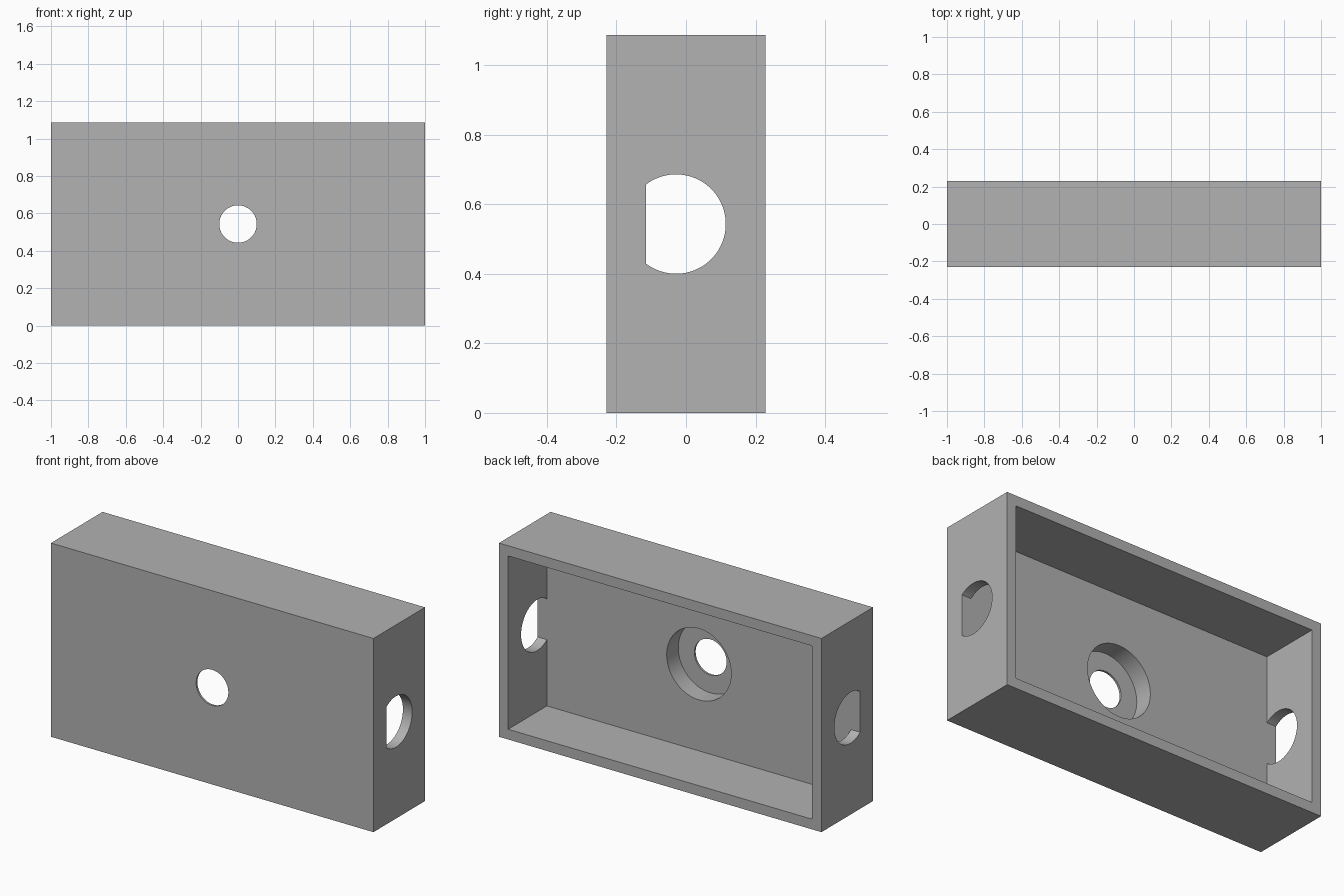
import bpy, bmesh
from math import sin, cos, pi, radians, asin
from mathutils import Vector

if "Cube" in bpy.data.objects:
    bpy.data.objects.remove(bpy.data.objects["Cube"], do_unlink=True)

# One unit of the design grid; the case is 35 x 8 x 19 of them
U = 2 / 35
LENGTH, DEPTH, HEIGHT = 35 * U, 8 * U, 19 * U
WALL, PANEL = U, 2 * U
FRONT, BACK = -DEPTH / 2, DEPTH / 2
FLOOR = FRONT + PANEL
MID = HEIGHT / 2

grey = bpy.data.materials.new("grey")
grey.use_nodes = True
grey.diffuse_color = (0.445, 0.445, 0.445, 1)
grey.node_tree.nodes["Principled BSDF"].inputs["Base Color"].default_value = grey.diffuse_color


def prism(name, profile, push):
    """Extrude a closed outline of points along the push vector."""
    bm = bmesh.new()
    face = bm.faces.new([bm.verts.new(p) for p in profile])
    ext = bmesh.ops.extrude_face_region(bm, geom=[face])
    moved = [v for v in ext["geom"] if isinstance(v, bmesh.types.BMVert)]
    bmesh.ops.translate(bm, verts=moved, vec=push)
    bmesh.ops.recalc_face_normals(bm, faces=bm.faces)
    mesh = bpy.data.meshes.new(name)
    bm.to_mesh(mesh)
    bm.free()
    obj = bpy.data.objects.new(name, mesh)
    mesh.materials.append(grey)
    bpy.context.collection.objects.link(obj)
    return obj


def block(name, half_x, z0, z1, y0, y1):
    outline = [(-half_x, y0, z0), (half_x, y0, z0), (half_x, y0, z1), (-half_x, y0, z1)]
    return prism(name, outline, Vector((0, y1 - y0, 0)))


def bore(name, radius, y0, y1, n=64):
    ring = [(radius * cos(2 * pi * i / n), y0, MID + radius * sin(2 * pi * i / n)) for i in range(n)]
    return prism(name, ring, Vector((0, y1 - y0, 0)))


def d_bore(name, radius, centre, flat, n=56):
    """D-shaped hole along x, its flat side level with the cavity floor."""
    start = -pi / 2 - asin((centre - flat) / radius)
    angles = [start - 2 * start * i / n for i in range(n + 1)]
    arc = [(-LENGTH, centre + radius * cos(a), MID + radius * sin(a)) for a in angles]
    arc[0] = (arc[0][0], flat, arc[0][2])
    arc[-1] = (arc[-1][0], flat, arc[-1][2])
    return prism(name, arc, Vector((2 * LENGTH, 0, 0)))


# Case body, open at the back
case = block("case", LENGTH / 2, 0, HEIGHT, FRONT, BACK)
cutters = [
    block("cavity_cutter", LENGTH / 2 - WALL, WALL, HEIGHT - WALL, FLOOR, BACK + U),
    bore("counterbore_cutter", 3.5 * U, FRONT + 0.2 * U, FLOOR + U),
    bore("front_hole_cutter", 1.75 * U, FRONT - U, FLOOR + U),
    d_bore("side_hole_cutter", 2.5 * U, FRONT + 3.5 * U, FLOOR),
]

# Cut the cavity and the holes
bpy.ops.object.select_all(action="DESELECT")
bpy.context.view_layer.objects.active = case
case.select_set(True)
for cutter in cutters:
    cutter.hide_render = True
    mod = case.modifiers.new(cutter.name, "BOOLEAN")
    mod.operation, mod.solver, mod.object = "DIFFERENCE", "EXACT", cutter
    bpy.ops.object.modifier_apply(modifier=mod.name)
for cutter in cutters:
    bpy.data.objects.remove(cutter, do_unlink=True)

bpy.ops.object.shade_smooth_by_angle(angle=radians(30))
